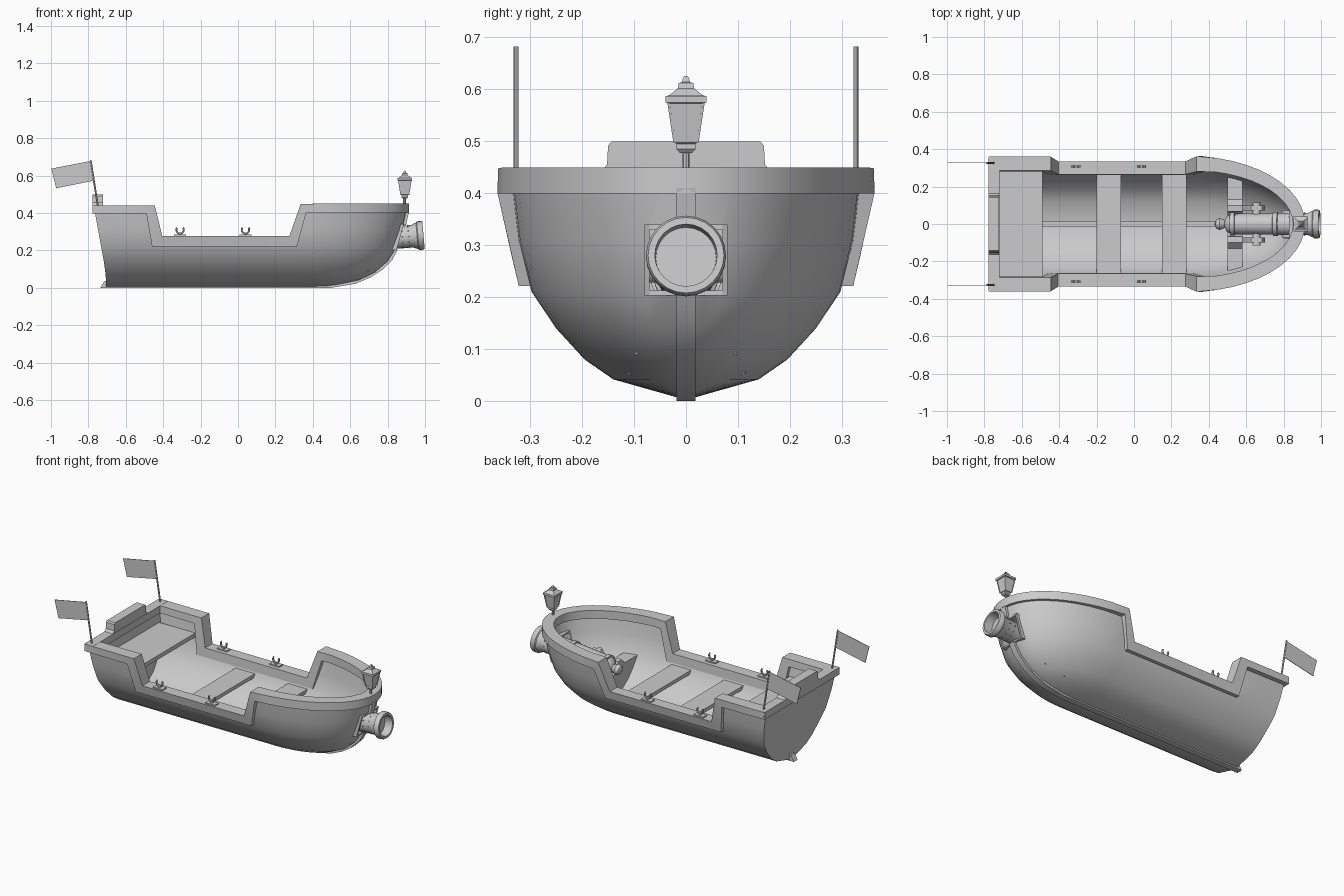
import bpy, bmesh, math
from mathutils import Vector, Matrix

if "Cube" in bpy.data.objects:
    bpy.data.objects.remove(bpy.data.objects["Cube"])


def finish(name, bm, angle=35):
    bmesh.ops.recalc_face_normals(bm, faces=bm.faces)
    me = bpy.data.meshes.new(name)
    bm.to_mesh(me)
    bm.free()
    ob = bpy.data.objects.new(name, me)
    bpy.context.collection.objects.link(ob)
    shade(ob, angle)
    return ob


def activate(ob):
    bpy.ops.object.select_all(action='DESELECT')
    ob.select_set(True)
    bpy.context.view_layer.objects.active = ob


def shade(ob, angle):
    activate(ob)
    bpy.ops.object.shade_smooth_by_angle(angle=math.radians(angle))


def skin(bm, rings, closed):
    vs = [[bm.verts.new(p) for p in r] for r in rings]
    n = len(rings[0])
    for a, b in zip(vs, vs[1:]):
        for i in range(n if closed else n - 1):
            j = (i + 1) % n
            bm.faces.new((a[i], a[j], b[j], b[i]))
    return vs


def prism(name, pts, to3d, lo, hi):
    bm = bmesh.new()
    vs = skin(bm, [[to3d(p, d) for p in pts] for d in (lo, hi)], True)
    for r in vs:
        bm.faces.new(r)
    return finish(name, bm)


def along_y(p, d): return (p[0], d, p[1])
def along_x(p, d): return (d, p[0], p[1])


def box(name, x0, x1, y0, y1, z0, z1):
    return prism(name, [(x0, z0), (x1, z0), (x1, z1), (x0, z1)], along_y, y0, y1)


def lathe(name, prof, seg, mat, turn=0.0, angle=35):
    bm = bmesh.new()
    rings = []
    for r, z in prof:
        rings.append([(r * math.cos(turn + 2 * math.pi * k / seg),
                       r * math.sin(turn + 2 * math.pi * k / seg), z) for k in range(seg)])
    vs = skin(bm, rings, True)
    bm.faces.new(vs[0])
    bm.faces.new(vs[-1])
    bmesh.ops.transform(bm, matrix=mat, verts=bm.verts)
    return finish(name, bm, angle)


def rod(name, a, b, r, seg=8):
    a, b = Vector(a), Vector(b)
    m = Matrix.Translation(a) @ (b - a).to_track_quat('Z', 'Y').to_matrix().to_4x4()
    return lathe(name, [(r, 0), (r, (b - a).length)], seg, m)


# Hull shell: waterlines lofted from stern to stem, thickened inward
LEVELS = [(.008, .02), (.042, .14), (.08, .195), (.14, .25), (.21, .297), (.31, .322), (.42, .335)]
STEM = [.5, .65, .73, .80, .845, .88, .903]
STERN = [-.705, -.706, -.709, -.717, -.73, -.748, -.768]
MIDTOP = {5: (.23, .302), 6: (.25, .308)}


def station(u):
    half = []
    for i, (z, w) in enumerate(LEVELS):
        if u <= 0:
            x = STERN[i] if u < -5 else u
            c = 1
        elif u < 1:
            x, c = u * .7, 1
        else:
            a = math.radians((u - 1) * 90)
            x, c = .35 + (STEM[i] - .35) * math.sin(a), math.cos(a)
        if -.45 < x < .32 and i in MIDTOP and u < 1:
            z, w = MIDTOP[i]
        half.append((x, w * c, z))
    return half


us = [-9, -.6, -.47, -.43, -.2, 0, .2, .43] + [1 + k / 12 for k in range(13)]
bm = bmesh.new()
halves = [station(u) for u in us]
rings = [h[::-1] + [(x, -y, z) for x, y, z in h] for h in halves]
vs = skin(bm, rings, False)
n = len(LEVELS)
for i in range(n - 1):
    r = vs[0]
    bm.faces.new((r[i], r[i + 1], r[2 * n - 2 - i], r[2 * n - 1 - i]))
bmesh.ops.remove_doubles(bm, verts=bm.verts, dist=1e-4)
bmesh.ops.recalc_face_normals(bm, faces=bm.faces)
low = min(bm.faces, key=lambda f: f.calc_center_median().z)
flip = low.normal.z > 0
hull = finish("hull", bm)
if flip or min(hull.data.polygons, key=lambda p: p.center.z).normal.z > 0:
    hull.data.flip_normals()
sol = hull.modifiers.new("thickness", 'SOLIDIFY')
sol.thickness, sol.offset = .03, -1
cutter = box("port_cutter", .70, 1.0, -.07, .07, .21, .335)
cut = hull.modifiers.new("port", 'BOOLEAN')
cut.object, cut.operation, cut.solver = cutter, 'DIFFERENCE', 'EXACT'
activate(hull)
for m in ("thickness", "port"):
    bpy.ops.object.modifier_apply(modifier=m)
bpy.data.objects.remove(cutter)
shade(hull, 40)

# Stepped gunwale rail: rectangular section swept round the bow
side = [(-.775, .44, -.77, .398, .285, .36), (-.445, .44, -.49, .396, .285, .36),
        (-.405, .277, -.46, .222, .265, .335), (.275, .277, .315, .222, .265, .335),
        (.335, .448, .365, .40, .28, .362)]
rings = [[(xt, yo, zt), (xt, yi, zt), (xb, yi - .003, zb), (xb, yo - (.44 - zt) * .08, zb)]
         for xt, zt, xb, zb, yi, yo in side]
for k in range(11):
    a = math.radians(14 + 76 * k / 10)
    s, c = math.sin(a), math.cos(a)
    o, i = (.3 + .615 * s, .362 * c), (.3 + .55 * s, .287 * c)
    rings.append([(*o, .45), (*i, .45), (*i, .40), (*o, .40)])
rings += [[(x, -y, z) for x, y, z in r] for r in rings[-2::-1]]
bm = bmesh.new()
vs = skin(bm, rings, True)
bm.faces.new(vs[0])
bm.faces.new(vs[-1])
finish("gunwale", bm, 30)
box("stern_rail", -.778, -.72, -.358, .358, .398, .441)
prism("stern_headboard", [(-.165, .44), (-.152, .455), (-.15, .492), (-.143, .5), (.143, .5),
                          (.15, .492), (.152, .455), (.165, .44)], along_x, -.778, -.722)

# Keel, stem post and inner keelson
prism("keel", [(-.735, 0), (.5, 0), (.63, .022), (.71, .056), (.77, .095), (.825, .15), (.855, .205),
               (.82, .205), (.78, .14), (.71, .08), (.63, .042), (.5, .015), (-.7, .015),
               (-.7, .038), (-.715, .035)], along_y, -.018, .018)
prism("stem_post", [(.86, .335), (.898, .335), (.915, .41), (.88, .41)], along_y, -.018, .018)
box("keelson", -.69, .55, -.014, .014, .03, .047)

# Seats
box("stern_bench", -.74, -.49, -.291, .291, .31, .335)
for x in (-.2, .15):
    box("thwart", x, x + .13, -.272, .272, .19, .212)

# Gun port frame
for y in (-.08, .07):
    prism("port_frame_side", [(.79, .203), (.848, .203), (.887, .34), (.83, .34)], along_y, y, y + .01)
box("port_frame_sill", .79, .848, -.07, .07, .203, .213)
box("port_frame_head", .83, .887, -.07, .07, .33, .34)

# Cannon with bore, trunnions, rivets and cradle
gun = Matrix.Translation((.992, 0, .281)) @ Matrix.Rotation(math.radians(85), 4, 'Y')
lathe("cannon", [(.008, -.562), (.024, -.555), (.032, -.535), (.024, -.515), (.018, -.508), (.04, -.498),
                 (.052, -.48), (.062, -.478), (.062, -.455), (.055, -.452), (.057, -.25), (.064, -.248),
                 (.064, -.225), (.058, -.222), (.06, -.06), (.068, -.045), (.07, -.035), (.077, -.03),
                 (.077, -.008), (.073, 0), (.06, 0), (.058, -.05)], 24, gun)
for u in (-.115, -.08):
    for k in range(12):
        bm = bmesh.new()
        a = math.pi * k / 6
        p = gun @ Vector((.06 * math.cos(a), .06 * math.sin(a), u))
        bmesh.ops.create_icosphere(bm, subdivisions=1, radius=.004, matrix=Matrix.Translation(p))
        finish("rivet", bm, 60)
rod("trunnion", (.655, -.115, .25), (.655, .115, .25), .022, 16)
for s in (-1, 1):
    prism("cannon_cheek", [(.58, .06), (.70, .09), (.70, .20), (.685, .27), (.625, .27), (.58, .20)],
          along_y, s * .085 - .013, s * .085 + .013)
scoop = [(.068 * math.cos(a), .243 - .068 * math.sin(a)) for a in (math.pi * k / 10 for k in range(11))]
prism("cannon_cradle", [(-.11, .05), (.11, .05), (.2, .14), (.25, .215), (.13, .215), (.1, .245)]
      + scoop + [(-.1, .245), (-.13, .215), (-.25, .215), (-.2, .14)], along_x, .5, .58)

# Bow lantern
rod("lantern_post", (.89, 0, .40), (.89, 0, .49), .007)
q = math.sqrt(2)
lathe("lantern", [(q * r, z) for r, z in [(.012, .478), (.018, .485), (.018, .495), (.022, .498), (.033, .573),
      (.039, .575), (.039, .587), (.032, .589), (.016, .602), (.014, .612), (.008, .614), (.006, .622),
      (.002, .626)]], 4, Matrix.Translation((.892, 0, 0)), math.pi / 4, 20)
for sx in (-1, 1):
    for sy in (-1, 1):
        rod("lantern_bar", (.892 + sx * .022, sy * .022, .497), (.892 + sx * .034, sy * .034, .576), .003, 4)

# Flags and poles, oarlocks
for s in (-1, 1):
    y = s * .327
    rod("flag_pole", (-.748, y, .43), (-.788, y, .682), .005)
    prism("flag", [(-.787, .678), (-.998, .637), (-.972, .532), (-.77, .573)], along_y, y - .0015, y + .0015)
    for x in (-.31, .04):
        y = s * .307
        box("oarlock_plate", x - .033, x + .033, y - .018, y + .018, .27, .284)
        rod("oarlock_pin", (x, y, .28), (x, y, .295), .008)
        cx = x
        bm = bmesh.new()
        rings = []
        for k in range(13):
            a = math.radians(145 + 250 * k / 12)
            d = Vector((math.cos(a), 0, math.sin(a)))
            rings.append([Vector((cx, y, .31)) + d * (.02 + .005 * math.cos(t))
                          + Vector((0, .007 * math.sin(t), 0)) for t in (math.pi * j / 3 for j in range(6))])
        vs = skin(bm, rings, True)
        bm.faces.new(vs[0])
        bm.faces.new(vs[-1])
        finish("oarlock", bm)
